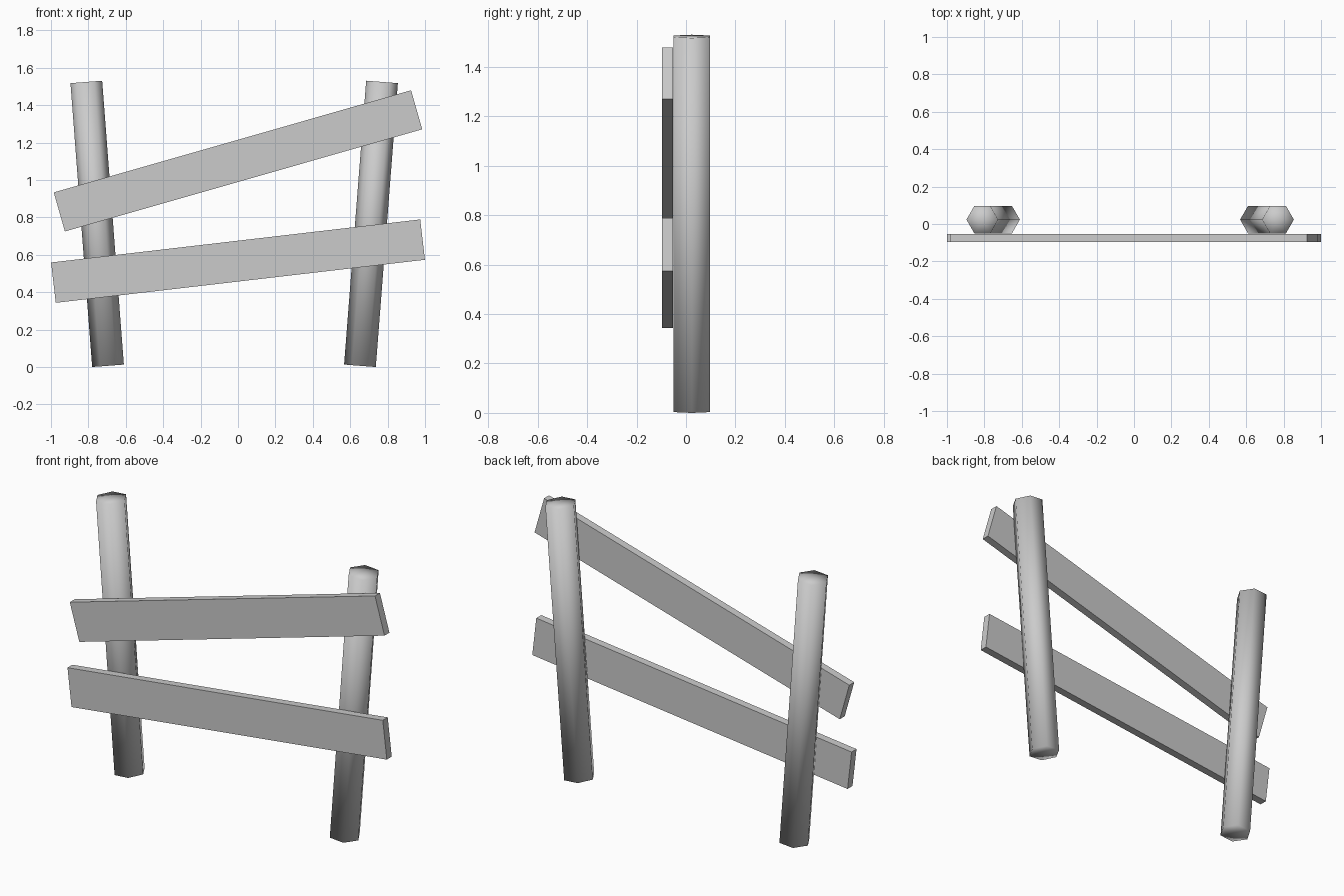
import bpy
from math import radians, atan2, hypot, pi
from mathutils import Matrix

if "Cube" in bpy.data.objects:
    bpy.data.objects.remove(bpy.data.objects["Cube"])


def post(name, bottom, top):
    # six-sided leaning post with smooth shading, between two (x, z) points
    dx, dz = top[0] - bottom[0], top[1] - bottom[1]
    bpy.ops.mesh.primitive_cylinder_add(vertices=6, radius=0.085, depth=hypot(dx, dz),
                                        end_fill_type='TRIFAN')
    ob = bpy.context.object
    ob.name = name
    ob.data.transform(Matrix.Rotation(pi / 2, 4, 'Z'))  # corners point along x
    ob.rotation_euler = (0, atan2(dx, dz), 0)
    ob.location = ((bottom[0] + top[0]) / 2, 0.0235, (bottom[1] + top[1]) / 2)
    bpy.ops.object.shade_smooth()


def plank(name, z, angle):
    # flat board nailed across the front of the posts
    bpy.ops.mesh.primitive_cube_add(size=1)
    ob = bpy.context.object
    ob.name = name
    ob.data.transform(Matrix.Diagonal((1.987, 0.044, 0.217, 1)))
    ob.rotation_euler = (0, -radians(angle), 0)
    ob.location = (0, -0.075, z)


# Posts
post("left_post", (-0.695, 0.0065), (-0.811, 1.524))
post("right_post", (0.652, 0.0065), (0.770, 1.524))

# Rails
plank("upper_plank", 1.102, 15.96)
plank("lower_plank", 0.566, 6.65)
